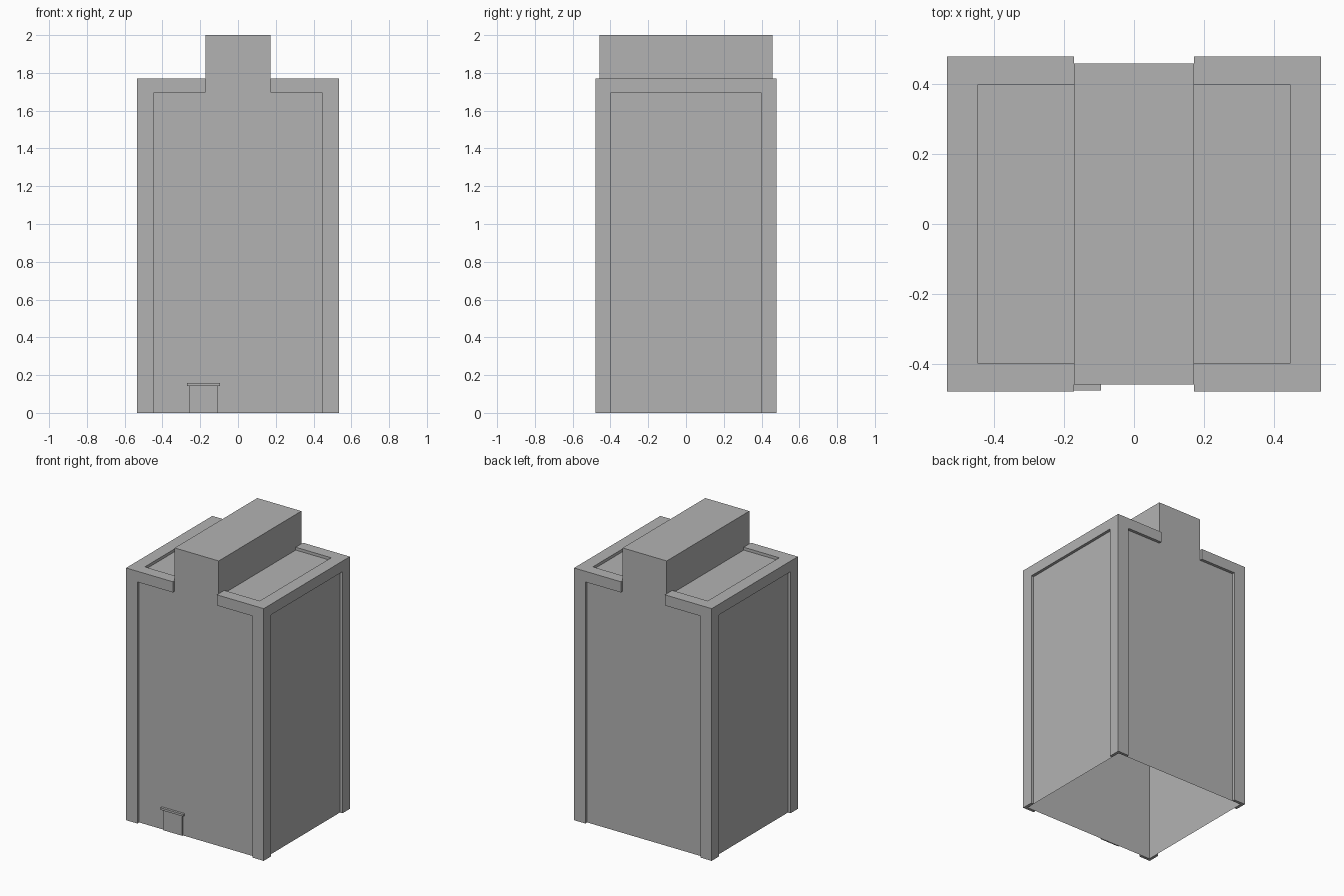
import bpy, bmesh

cube = bpy.data.objects.get("Cube")
if cube:
    bpy.data.objects.remove(cube)

# Single grey finish
grey = bpy.data.materials.new("plain_grey")
grey.use_nodes = True
COLOUR = (0.45, 0.45, 0.45, 1)
grey.diffuse_color = COLOUR
grey.node_tree.nodes["Principled BSDF"].inputs["Base Color"].default_value = COLOUR

# Main dimensions: wall planes, frame planes, frame inner edges, heights
WX, WY = 0.514, 0.458
FX, FY = 0.534, 0.478
IX, IY = 0.446, 0.396
TX = 0.171
ROOF, RIM, BAND, TOP = 1.75, 1.77, 1.695, 2.0


def prism(name, outline, low, high, axis="z", skip=None):
    """Extrude a flat outline along z or y; skip drops faces by rule."""
    bm = bmesh.new()
    place = (lambda a, b, h: (a, b, h)) if axis == "z" else (lambda a, b, h: (a, h, b))
    face = bm.faces.new([bm.verts.new(place(a, b, low)) for a, b in outline])
    grown = bmesh.ops.extrude_face_region(bm, geom=[face], use_keep_orig=True)
    verts = [g for g in grown["geom"] if isinstance(g, bmesh.types.BMVert)]
    bmesh.ops.translate(bm, verts=verts, vec=place(0, 0, high - low))
    bmesh.ops.recalc_face_normals(bm, faces=bm.faces)
    if skip:
        bmesh.ops.delete(bm, geom=[f for f in bm.faces if skip(f)], context="FACES")
    mesh = bpy.data.meshes.new(name)
    bm.to_mesh(mesh)
    bm.free()
    mesh.materials.append(grey)
    obj = bpy.data.objects.new(name, mesh)
    bpy.context.collection.objects.link(obj)
    return obj


def mirror(obj, x=True, y=False):
    mod = obj.modifiers.new("mirror", "MIRROR")
    mod.use_axis = (x, y, False)
    mod.use_mirror_merge = False


def box(name, x0, x1, y0, y1, z0, z1):
    return prism(name, [(x0, y0), (x1, y0), (x1, y1), (x0, y1)], z0, z1)


def half_ring(x_out, y_out, x_in, y_in):
    """Plan of a U that stops at the tower."""
    return [(TX, -y_out), (x_out, -y_out), (x_out, y_out), (TX, y_out),
            (TX, y_in), (x_in, y_in), (x_in, -y_in), (TX, -y_in)]


# Hollow body with the raised central tower, open underneath
half = [(WX, 0), (WX, ROOF), (TX, ROOF), (TX, TOP)]
profile = half + [(-x, z) for x, z in reversed(half)]
prism("body_and_tower", profile, -WY, WY, "y",
      skip=lambda f: f.calc_center_median().z < 0.001)

# Corner pillars wrapping the body
mirror(prism("corner_pillars",
             [(FX, FY), (IX, FY), (IX, WY), (WX, WY), (WX, IY), (FX, IY)],
             0, BAND), y=True)

# Band below the roof line and raised roof rim
mirror(prism("upper_band", half_ring(FX, FY, WX, WY), BAND, ROOF))
mirror(prism("roof_rim", half_ring(FX, FY, IX, IY), ROOF, RIM))

# Small front door with a canopy
box("front_door", -0.257, -0.107, -WY - 0.008, -WY, 0, 0.142)
box("door_canopy", -0.27, -0.094, -WY - 0.017, -WY, 0.142, 0.157)
